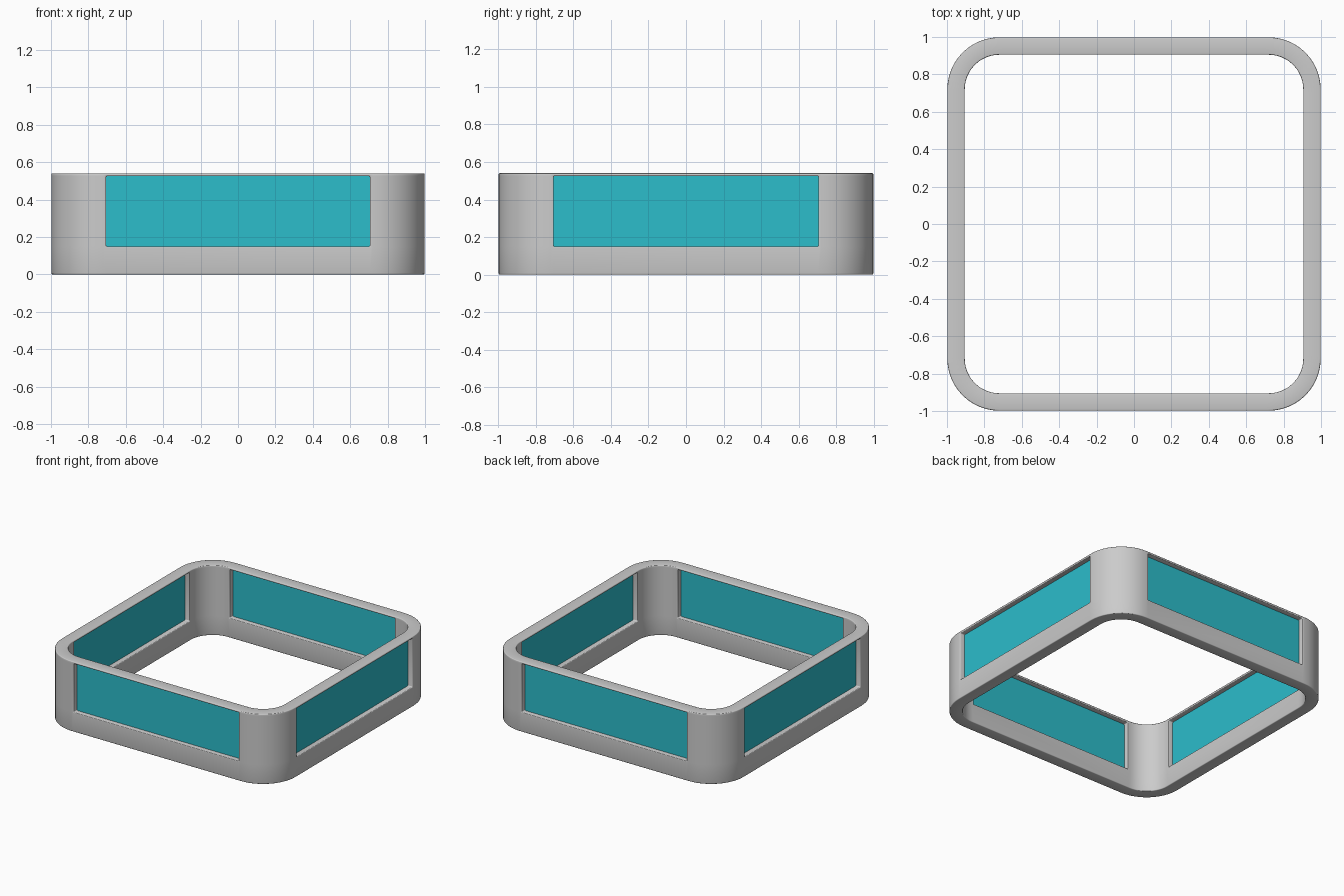
import bpy, bmesh
from math import pi, sin, cos, radians
from mathutils import Matrix

if "Cube" in bpy.data.objects:
    bpy.data.objects.remove(bpy.data.objects["Cube"])

OUT, INN = 0.998, 0.905        # half widths of outer and inner wall
CORNER = 0.72                  # where the straight sides end
WIN = 0.705                    # half width of a window opening
LEVELS = [0.0, 0.15, 0.525, 0.54]
STEPS = 12
N = STEPS + 3                  # path points per quarter


def rounded_path(half):
    r = half - CORNER
    quarter = [(half, WIN)]
    for i in range(STEPS + 1):
        a = pi / 2 * i / STEPS
        quarter.append((CORNER + r * cos(a), CORNER + r * sin(a)))
    quarter.append((WIN, half))
    pts = []
    for k in range(4):
        for x, y in quarter:
            for _ in range(k):
                x, y = -y, x
            pts.append((x, y))
    return pts


# Frame: rounded square ring with one opening per side
bm = bmesh.new()
paths = [rounded_path(OUT), rounded_path(INN)]
V = [[[bm.verts.new((x, y, z)) for x, y in p] for z in LEVELS] for p in paths]
total = 4 * N


def solid(i, j):
    return 0 <= j <= 2 and not (j == 1 and i % N == N - 1)


for i in range(total):
    n = (i + 1) % total
    for j in range(3):
        if not solid(i, j):
            continue
        for s in (0, 1):
            bm.faces.new((V[s][j][i], V[s][j][n], V[s][j + 1][n], V[s][j + 1][i]))
        for dj, lv in ((-1, j), (1, j + 1)):
            if not solid(i, j + dj):
                bm.faces.new((V[0][lv][i], V[0][lv][n], V[1][lv][n], V[1][lv][i]))
        for nb, p in ((i - 1, i), (i + 1, n)):
            if not solid(nb % total, j):
                bm.faces.new((V[0][j][p], V[1][j][p], V[1][j + 1][p], V[0][j + 1][p]))
bmesh.ops.recalc_face_normals(bm, faces=bm.faces)
sharp = [e for e in bm.edges if e.calc_face_angle(0) > radians(40)]
bmesh.ops.bevel(bm, geom=sharp, offset=0.006, segments=3, profile=0.5,
                affect='EDGES', clamp_overlap=True)
mesh = bpy.data.meshes.new("frame")
bm.to_mesh(mesh)
bm.free()
frame = bpy.data.objects.new("frame", mesh)
bpy.context.collection.objects.link(frame)
bpy.context.view_layer.objects.active = frame
frame.select_set(True)
bpy.ops.object.shade_smooth_by_angle(angle=radians(40))

# Glass panes: thin sheets set in the middle of each wall
glass = bpy.data.materials.new("teal_glass")
glass.diffuse_color = (0.025, 0.51, 0.60, 1)
glass.use_nodes = True
glass.node_tree.nodes["Principled BSDF"].inputs["Base Color"].default_value = glass.diffuse_color
mid = (OUT + INN) / 2
for k, side in enumerate(("front", "right", "back", "left")):
    bm = bmesh.new()
    bmesh.ops.create_cube(bm, size=1)
    bmesh.ops.scale(bm, verts=bm.verts, vec=(2 * WIN + 0.01, 0.012, 0.385))
    bmesh.ops.translate(bm, verts=bm.verts, vec=(0, -mid, 0.3375))
    bmesh.ops.rotate(bm, verts=bm.verts, matrix=Matrix.Rotation(k * pi / 2, 3, 'Z'))
    mesh = bpy.data.meshes.new(side + "_pane")
    bm.to_mesh(mesh)
    bm.free()
    mesh.materials.append(glass)
    bpy.context.collection.objects.link(bpy.data.objects.new(side + "_pane", mesh))
